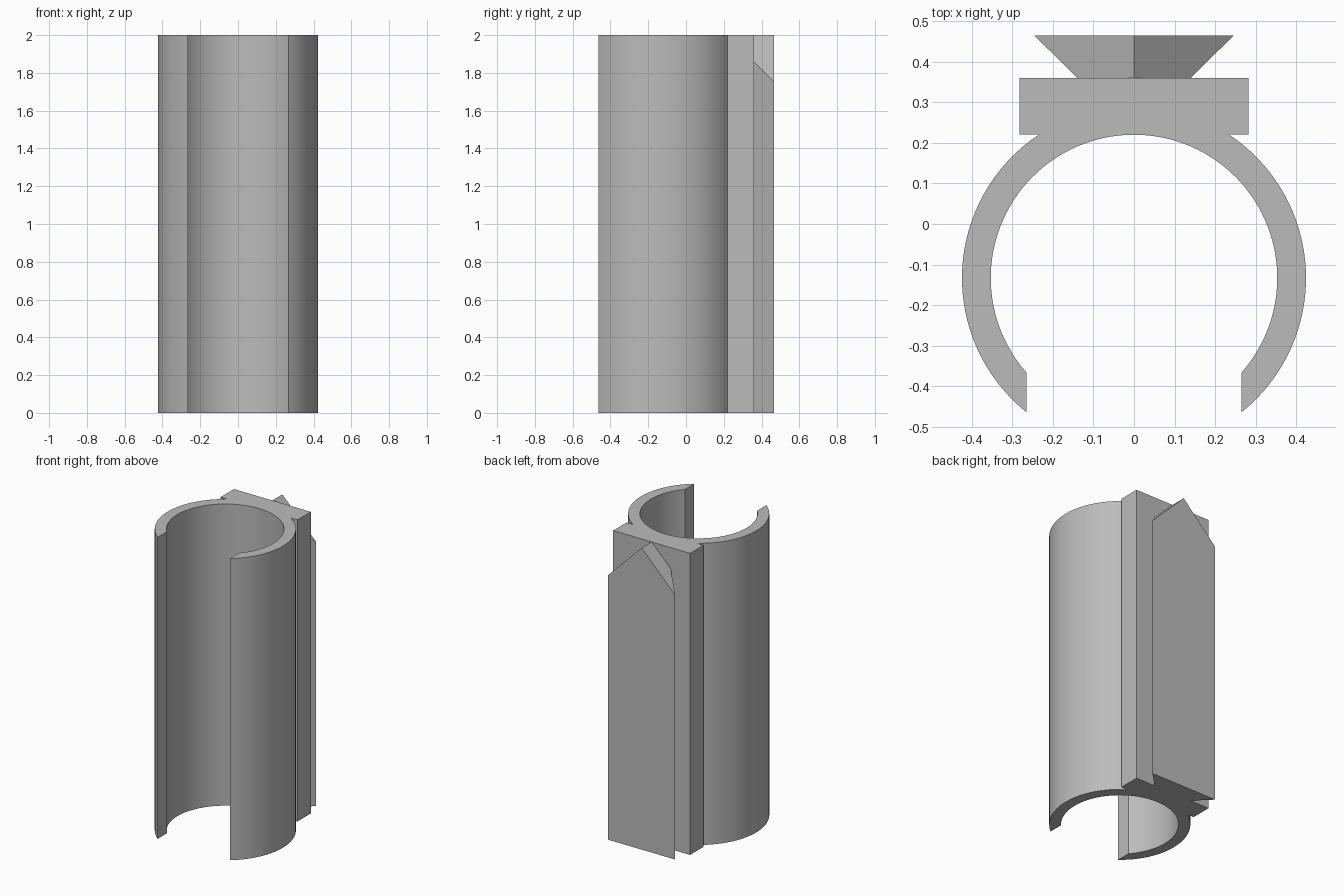
import bpy, bmesh, math
from mathutils import Vector

cube = bpy.data.objects.get("Cube")
if cube:
    bpy.data.objects.remove(cube, do_unlink=True)

HEIGHT = 2.0
CENTRE_Y = -0.133
OUTER, INNER = 0.424, 0.353
GAP = 0.265                      # half width of the open front
PLATE_X, PLATE_Y0, PLATE_Y1 = 0.282, 0.22, 0.36
TAIL_X0, TAIL_X1, TAIL_Y1 = 0.14, 0.246, 0.465

grey = bpy.data.materials.new("plain grey")
grey.use_nodes = True
colour = (0.5, 0.5, 0.5, 1)
grey.diffuse_color = colour
grey.node_tree.nodes["Principled BSDF"].inputs["Base Color"].default_value = colour


def arc(radius, start, end, steps):
    angles = [start + (end - start) * i / steps for i in range(steps + 1)]
    return [(radius * math.cos(a), CENTRE_Y + radius * math.sin(a)) for a in angles]


def extrude_profile(name, points):
    """Solid prism from a counter-clockwise outline, standing on the ground."""
    bm = bmesh.new()
    face = bm.faces.new([bm.verts.new((x, y, 0)) for x, y in points])
    result = bmesh.ops.extrude_face_region(bm, geom=[face])
    top = [v for v in result["geom"] if isinstance(v, bmesh.types.BMVert)]
    bmesh.ops.translate(bm, verts=top, vec=(0, 0, HEIGHT))
    bmesh.ops.recalc_face_normals(bm, faces=bm.faces)
    return bm


def finish(name, bm):
    mesh = bpy.data.meshes.new(name)
    bm.to_mesh(mesh)
    bm.free()
    mesh.materials.append(grey)
    obj = bpy.data.objects.new(name, mesh)
    bpy.context.collection.objects.link(obj)
    return obj


# Open clip sleeve with its flat back plate, as one continuous outline
outer_start = -math.acos(GAP / OUTER)
outer_end = math.asin((PLATE_Y0 - CENTRE_Y) / OUTER)
inner_start = -math.acos(GAP / INNER)
right_side = arc(OUTER, outer_start, outer_end, 32)
right_side += [(PLATE_X, PLATE_Y0), (PLATE_X, PLATE_Y1)]
left_side = [(-x, y) for x, y in reversed(right_side)]
bore = arc(INNER, math.pi - inner_start, inner_start, 80)
clip = finish("clip_sleeve", extrude_profile("clip_sleeve", right_side + left_side + bore))

# Dovetail rail, widening towards the back, with a pointed top
tail = [(-TAIL_X0, PLATE_Y1), (TAIL_X0, PLATE_Y1), (TAIL_X1, TAIL_Y1), (-TAIL_X1, TAIL_Y1)]
bm = extrude_profile("dovetail_rail", tail)
for side in (-1, 1):
    bmesh.ops.bisect_plane(bm, geom=bm.verts[:] + bm.edges[:] + bm.faces[:],
                           plane_co=Vector((0, 0, HEIGHT)), plane_no=Vector((side, 0, 1)),
                           clear_outer=True)
    bmesh.ops.holes_fill(bm, edges=[e for e in bm.edges if e.is_boundary])
bmesh.ops.remove_doubles(bm, verts=bm.verts, dist=0.0001)
bmesh.ops.recalc_face_normals(bm, faces=bm.faces)
finish("dovetail_rail", bm)

# Smooth curved walls, sharp corners
bpy.ops.object.select_all(action="DESELECT")
clip.select_set(True)
bpy.context.view_layer.objects.active = clip
bpy.ops.object.shade_smooth_by_angle(angle=math.radians(20))
